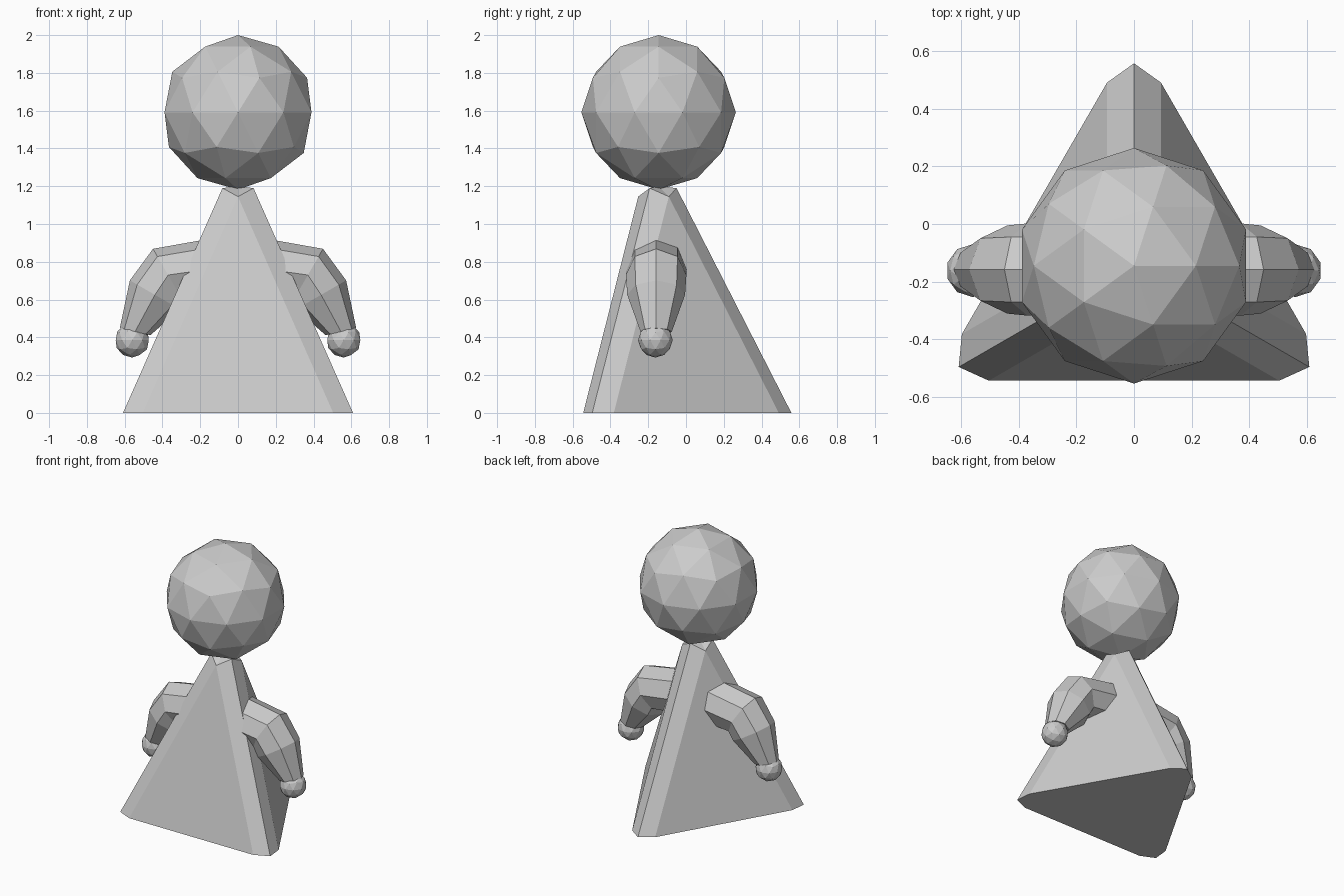
import bpy, bmesh
from math import sin, cos, pi, radians
from mathutils import Vector

cube = bpy.data.objects.get("Cube")
if cube:
    bpy.data.objects.remove(cube, do_unlink=True)

AXIS_Y = -0.145  # all parts share this depth

grey = bpy.data.materials.new("light grey")
grey.use_nodes = True
GREY = (0.6, 0.6, 0.6, 1)
grey.diffuse_color = GREY
grey.node_tree.nodes["Principled BSDF"].inputs["Base Color"].default_value = GREY


def finish(name, bm):
    bmesh.ops.recalc_face_normals(bm, faces=bm.faces)
    mesh = bpy.data.meshes.new(name)
    bm.to_mesh(mesh)
    bm.free()
    mesh.materials.append(grey)
    obj = bpy.data.objects.new(name, mesh)
    bpy.context.collection.objects.link(obj)
    return obj


def ball(name, radius, location):
    bm = bmesh.new()
    bmesh.ops.create_icosphere(bm, subdivisions=2, radius=radius)
    finish(name, bm).location = location


def body():
    """Three-sided pyramid with two-step bevelled edges."""
    bm = bmesh.new()

    def point(radius, angle, z):
        return bm.verts.new((radius * cos(angle), AXIS_Y + radius * sin(angle), z))

    corners = [pi / 2 + i * 2 * pi / 3 for i in range(3)]
    half = 0.146  # half angle of a bevelled corner at the base
    base, ridge_top, face_top = [], [], []
    for a in corners:
        base.append([point(0.643, a - half, 0), point(0.703, a, 0), point(0.643, a + half, 0)])
        ridge_top.append(point(0.095, a, 1.19))
        face_top.append(point(0.108, a + pi / 3, 1.145))
    tip = bm.verts.new((0, AXIS_Y, 1.2))
    bm.faces.new([v for corner in base for v in corner])
    for i in range(3):
        before, mid, after = base[i]
        following = base[(i + 1) % 3][0]
        bm.faces.new((before, mid, ridge_top[i], face_top[i - 1]))
        bm.faces.new((mid, after, face_top[i], ridge_top[i]))
        bm.faces.new((after, following, face_top[i]))
        bm.faces.new((face_top[i - 1], ridge_top[i], tip))
        bm.faces.new((ridge_top[i], face_top[i], tip))
    finish("body", bm)


def arm(name, side):
    """Octagonal tube bending from the shoulder down to the wrist."""
    # centre x, centre z, radius, tilt of the outer ridge in degrees
    sections = [(0.12, 0.765, 0.16, 83), (0.37, 0.73, 0.16, 60),
                (0.44, 0.625, 0.153, 30), (0.545, 0.43, 0.083, 13)]
    bm = bmesh.new()
    rings = []
    for x, z, r, tilt in sections:
        out = Vector((side * cos(radians(tilt)), 0, sin(radians(tilt))))
        centre = Vector((side * x, AXIS_Y - 0.013, z))
        rings.append([bm.verts.new(centre + r * (out * cos(k * pi / 4) + Vector((0, sin(k * pi / 4), 0))))
                      for k in range(8)])
    for a, b in zip(rings, rings[1:]):
        for k in range(8):
            n = (k + 1) % 8
            bm.faces.new((a[k], a[n], b[n], b[k]))
    bm.faces.new(rings[0])
    bm.faces.new(rings[-1])
    finish(name, bm)


body()
ball("head", 0.409, (0, AXIS_Y, 1.591))
for label, side in (("left", 1), ("right", -1)):
    arm(label + "_arm", side)
    ball(label + "_hand", 0.092, (side * 0.56, AXIS_Y - 0.017, 0.385))
